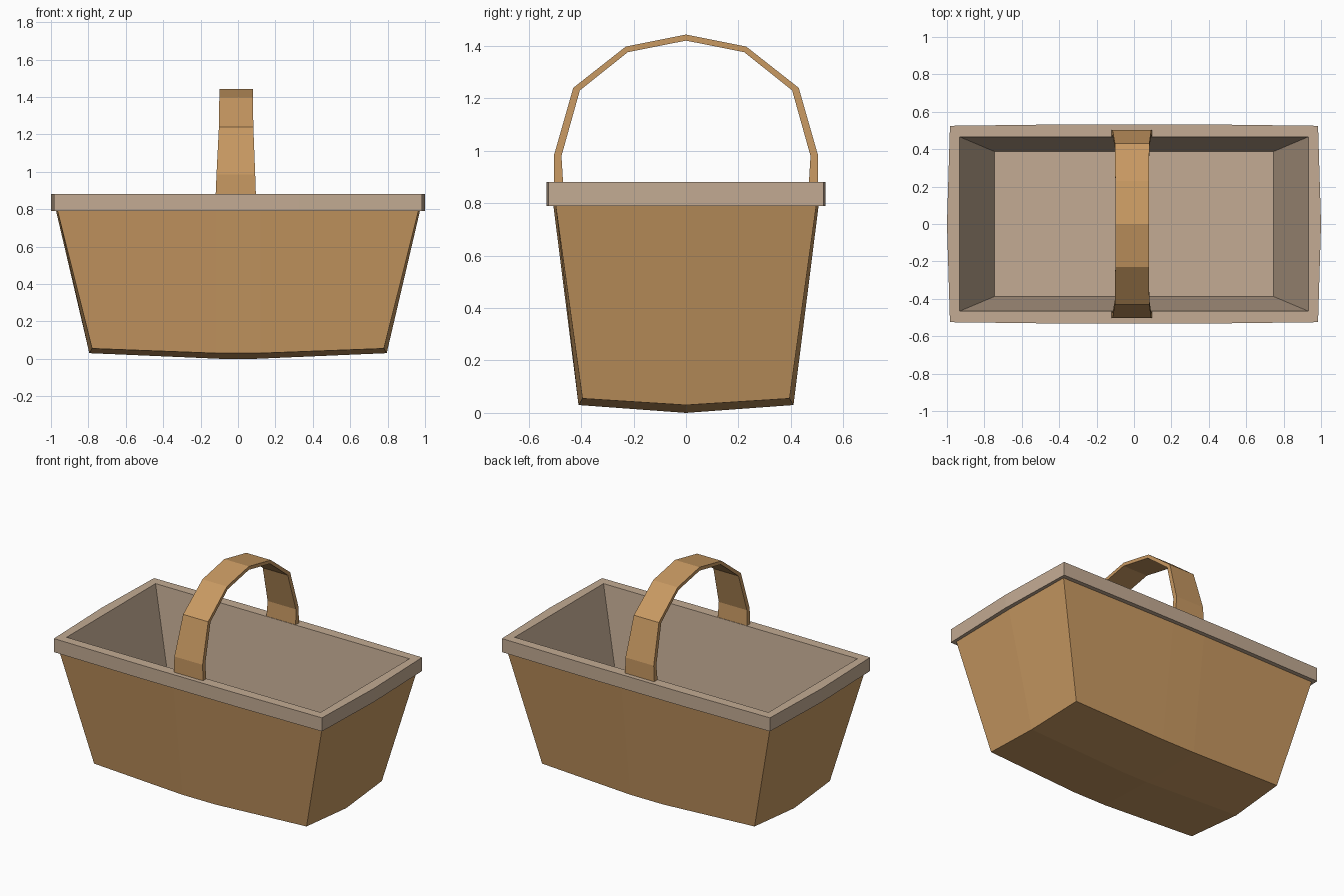
import bpy

if "Cube" in bpy.data.objects:
    bpy.data.objects.remove(bpy.data.objects["Cube"])


def material(name, rgb):
    m = bpy.data.materials.new(name)
    m.diffuse_color = (*rgb, 1)
    m.use_nodes = True
    m.node_tree.nodes["Principled BSDF"].inputs["Base Color"].default_value = m.diffuse_color
    return m


wood = material("warm wood", (0.578, 0.319, 0.122))
pale = material("pale wood", (0.546, 0.407, 0.292))


def build(name, verts, faces, mat):
    me = bpy.data.meshes.new(name)
    me.from_pydata(verts, [], faces)
    me.materials.append(mat)
    ob = bpy.data.objects.new(name, me)
    bpy.context.collection.objects.link(ob)
    return ob


def loop(cx, cy, mx, my, t, zc, zm):
    """Ten-point rectangle, corners at (cx, cy), sides bulging to mx / my."""
    return [(-cx, -cy, zc), (-t, -my, zm), (t, -my, zm), (cx, -cy, zc), (mx, 0, zm),
            (cx, cy, zc), (t, my, zm), (-t, my, zm), (-cx, cy, zc), (-mx, 0, zm)]


def bridge(a, b, n=10):
    return [(a * n + i, a * n + (i + 1) % n, b * n + (i + 1) % n, b * n + i) for i in range(n)]


# Tapered outer body with a slightly bowed underside
verts = loop(0.78, 0.395, 0.795, 0.41, 0.12, 0.055, 0.03)
verts += loop(0.967, 0.498, 0.975, 0.507, 0.12, 0.80, 0.80)
verts += [(-0.1, 0, 0), (0.1, 0, 0)]
faces = bridge(0, 1)
faces += [(0, 9, 20, 1), (1, 20, 21, 2), (2, 21, 4, 3),
          (4, 21, 6, 5), (6, 21, 20, 7), (7, 20, 9, 8)]
build("basket_body", verts, faces, wood)

# Rim and inner lining: underside, outer band, top, inner walls, floor
verts = loop(0.95, 0.485, 0.955, 0.49, 0.33, 0.79, 0.79)
verts += loop(0.984, 0.525, 1.0, 0.533, 0.33, 0.79, 0.79)
verts += loop(0.984, 0.525, 1.0, 0.533, 0.33, 0.88, 0.88)
verts += loop(0.932, 0.466, 0.932, 0.466, 0.33, 0.88, 0.88)
verts += loop(0.747, 0.388, 0.747, 0.388, 0.26, 0.08, 0.08)
faces = [f for k in range(4) for f in bridge(k, k + 1)]
faces.append(tuple(range(40, 50)))
build("rim_and_lining", verts, faces, pale)

# Arched handle: (outer y, outer z, inner y, inner z, left x, right x), mirrored in y
half = [(0.503, 0.865, 0.468, 0.865, -0.12, 0.096),
        (0.503, 0.985, 0.475, 0.98, -0.115, 0.092),
        (0.43, 1.24, 0.405, 1.23, -0.102, 0.082),
        (0.23, 1.397, 0.222, 1.376, -0.1, 0.08)]
sections = [(-a, b, -c, d, l, r) for a, b, c, d, l, r in half]
sections += [(0, 1.443, 0, 1.42, -0.1, 0.08)] + half[::-1]
verts, faces = [], []
for oy, oz, iy, iz, l, r in sections:
    verts += [(l, oy, oz), (r, oy, oz), (r, iy, iz), (l, iy, iz)]
for k in range(len(sections) - 1):
    faces += bridge(k, k + 1, 4)
e = len(verts) - 4
faces += [(3, 2, 1, 0), (e, e + 1, e + 2, e + 3)]
build("handle", verts, faces, wood)
